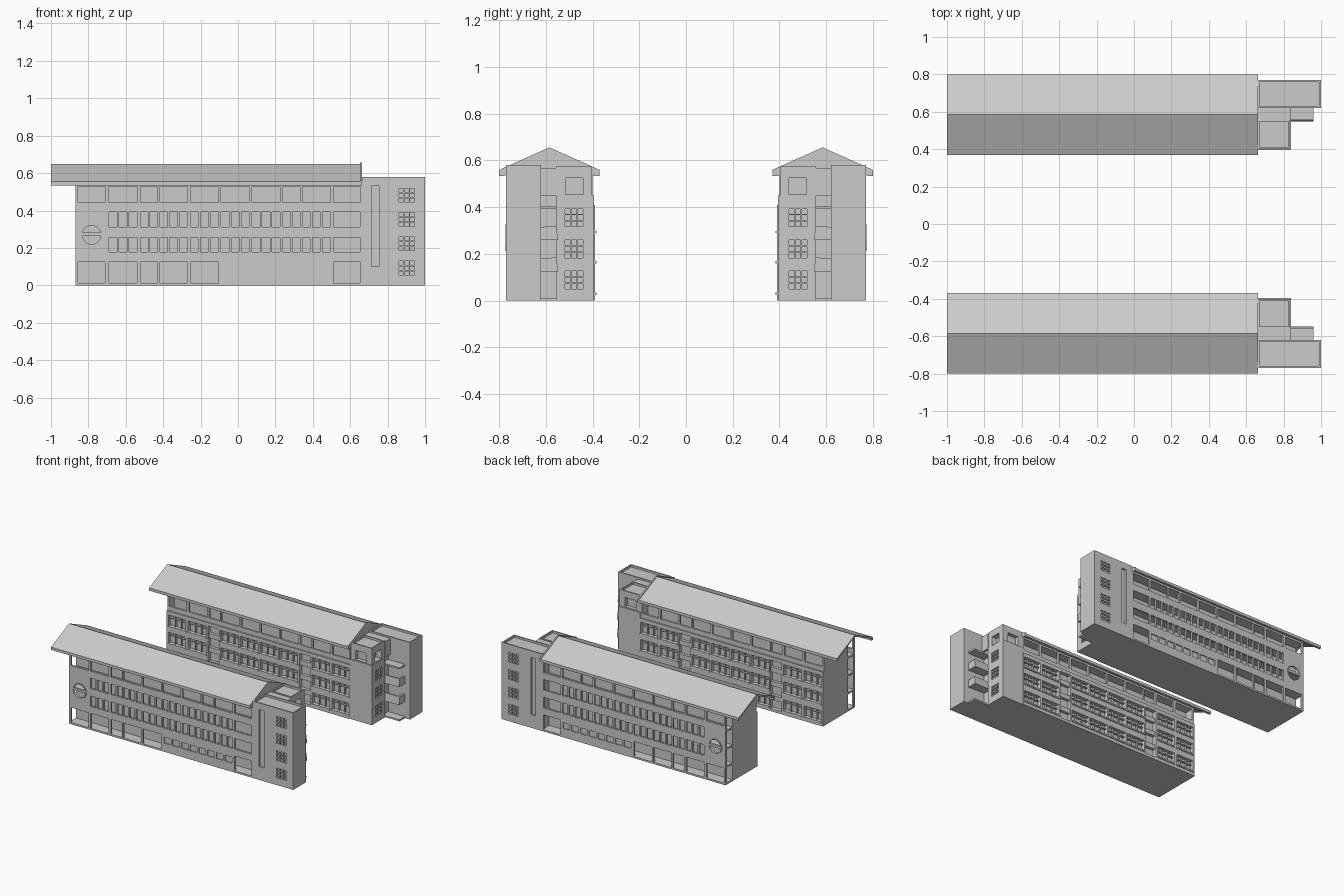
import bpy, bmesh, math
from mathutils import Matrix

if "Cube" in bpy.data.objects:
    bpy.data.objects.remove(bpy.data.objects["Cube"])

# Everything is built for the front block; each part is mirrored across y = 0.

def finish(name, bm, mirror=True):
    bmesh.ops.recalc_face_normals(bm, faces=bm.faces)
    me = bpy.data.meshes.new(name)
    bm.to_mesh(me)
    bm.free()
    ob = bpy.data.objects.new(name, me)
    bpy.context.collection.objects.link(ob)
    if mirror:
        m = ob.modifiers.new("mirror", 'MIRROR')
        m.use_axis = (False, True, False)
        m.use_mirror_merge = False
    return ob

def add_box(bm, b):
    x0, x1, y0, y1, z0, z1 = b
    mat = (Matrix.Translation(((x0+x1)/2, (y0+y1)/2, (z0+z1)/2))
           @ Matrix.Diagonal((x1-x0, y1-y0, z1-z0, 1)))
    bmesh.ops.create_cube(bm, size=1, matrix=mat)

def add_disc(bm, x, z, r, y0, y1):
    bmesh.ops.create_cone(bm, cap_ends=True, segments=32, radius1=r, radius2=r, depth=y1-y0,
        matrix=Matrix.Translation((x, (y0+y1)/2, z)) @ Matrix.Rotation(math.pi/2, 4, 'X'))

def part(name, boxes, cuts=(), disc=None, disc_cut=None):
    """Boxes (and a disc) with box or disc shaped openings cut out."""
    bm = bmesh.new()
    for b in boxes:
        add_box(bm, b)
    if disc:
        add_disc(bm, *disc)
    ob = finish(name, bm, False)
    if cuts or disc_cut:
        cb = bmesh.new()
        for c in cuts:
            add_box(cb, c)
        if disc_cut:
            add_disc(cb, *disc_cut)
        cutter = finish("cutter", cb, False)
        cutter.hide_render = True
        mod = ob.modifiers.new("cut", 'BOOLEAN')
        mod.operation, mod.solver, mod.object = 'DIFFERENCE', 'EXACT', cutter
        bpy.context.view_layer.objects.active = ob
        bpy.ops.object.modifier_apply(modifier=mod.name)
        bpy.data.objects.remove(cutter)
    m = ob.modifiers.new("mirror", 'MIRROR')
    m.use_axis = (False, True, False)
    m.use_mirror_merge = False
    return ob

def prism(name, pts, x0, x1):
    """Extrude a (y, z) outline along x."""
    bm = bmesh.new()
    f = bm.faces.new([bm.verts.new((x0, y, z)) for y, z in pts])
    r = bmesh.ops.extrude_face_region(bm, geom=[f])
    vs = [v for v in r['geom'] if isinstance(v, bmesh.types.BMVert)]
    bmesh.ops.translate(bm, verts=vs, vec=(x1-x0, 0, 0))
    return finish(name, bm)

XL, XR = -0.87, 0.66
BAYS = [(-.855, -.71), (-.69, -.54), (-.522, -.43), (-.42, -.27), (-.255, -.105),
        (-.09, .06), (.075, .225), (.24, .332), (.345, .492), (.51, .652)]
NARROW = (2, 7)
FLOORS = (0.135, 0.27)

# solid rooms, floors of the outer gallery and ceiling
part("core_rooms", [(XL, XR, -.69, -.42, 0, .41), (XL, XR, -.69, -.47, .41, .54)])
part("gallery_floors", [(XL, XR, -.756, -.69, z, z+.013) for z in (0, .128, .263, .397)])
part("ceiling", [(XL, XR, -.77, -.40, .53, .545)])

# outer screen wall with narrow windows and open bays
holes = []
Y0, Y1 = -.80, -.74
for i, (a, b) in enumerate(BAYS):
    holes.append((a, b, Y0, Y1, .443, .528))
    if i < 5 or i == 9:
        holes.append((a, b, Y0, Y1, .013, .125))
    if i == 9:
        holes += [(a, b, Y0, Y1, z+.042, z+.122) for z in FLOORS]
    elif i > 0:
        n = 2 if i in NARROW else 3
        p = (b-a+.012)/n
        for k in range(n):
            holes += [(a+k*p, a+(k+1)*p-.012, Y0, Y1, z+.042, z+.122) for z in FLOORS]
# shallow ground-floor panes
holes += [(-.08+k*.073, -.022+k*.073, Y0, -.762, .065, .11) for k in range(8)]
part("outer_wall", [(XL, XR, -.77, -.755, 0, .535)], holes, disc_cut=(-.783, .27, .052, Y0, Y1))

# round window: raised rim and crossbar
part("round_window_rim", [], disc=(-.783, .27, .057, -.774, -.757),
     disc_cut=(-.783, .27, .050, Y0, Y1))
part("round_window_bar", [(-.837, -.729, -.772, -.757, .264, .282)])

# courtyard wall: deep window bays, tall narrow stair bays
holes, sills, bars = [], [], []
for i, (a, b) in enumerate(BAYS):
    if i in NARROW:
        holes.append((a, b, -.4195, -.35, .02, .385))
        sills += [(a, b, -.421, -.397, z, z+.035) for z in (.085, .19, .295)]
        continue
    for z in (.0, .135, .265):
        holes.append((a, b, -.4195, -.35, z+.03, z+.115))
        sills.append((a-.004, b+.004, -.40, -.384, z+.024, z+.034))
        bars.append((a, b, -.42, -.405, z+.085, z+.091))
        bars += [(a+(b-a)*t-.003, a+(b-a)*t+.003, -.42, -.405, z+.03, z+.115) for t in (.33, .67)]
part("courtyard_wall", [(XL, XR, -.421, -.39, 0, .41)], holes)
part("courtyard_sills", sills)
part("courtyard_window_bars", bars)
part("courtyard_top_wall", [(XL, XR, -.415, -.40, .405, .535)],
     [(a, b, -.45, -.35, .443, .528) for a, b in BAYS])
part("top_end_walls", [(XL, XL+.012, -.48, -.402, .405, .535), (XR-.012, XR, -.48, -.402, .405, .535)])

# gable roof with overhang, gutters, gables and end board
prism("roof", [(-.80, .542), (-.80, .554), (-.585, .65), (-.37, .554), (-.37, .542),
               (-.585, .637)], -1.0, XR)
part("gutters", [(-1.0, XR, -.80, -.782, .533, .549), (-1.0, XR, -.388, -.37, .533, .549)])
for nm, x0 in (("left_gable", XL), ("right_gable", XR-.015)):
    prism(nm, [(-.77, .54), (-.77, .556), (-.585, .639), (-.40, .556), (-.40, .54)], x0, x0+.012)
prism("roof_end_board", [(-.80, .533), (-.80, .56), (-.585, .656), (-.37, .56), (-.37, .533),
                         (-.39, .533), (-.585, .625), (-.78, .533)], XR-.008, XR+.002)

# tall outer tower: tall slot and four grids of small panes
cuts = [(.67, .99, -.76, -.63, .565, .60), (.715, .755, -.80, -.758, .10, .53)]
for z in (.055, .185, .315, .445):
    cuts += [(.86+c*.03, .883+c*.03, -.80, -.760, z+r*.027, z+r*.027+.02)
             for c in range(3) for r in range(3)]
part("outer_tower", [(XR, 1.0, -.77, -.62, 0, .58)], cuts)

# lower courtyard tower with pane grids on its end
cuts = []
for z in (.05, .183, .317):
    cuts += [(.83, .90, -.518+c*.027, -.496+c*.027, z+r*.027, z+r*.027+.022)
             for c in range(3) for r in range(3)]
part("courtyard_tower", [(XR, .84, -.555, -.395, 0, .45)], cuts)
part("courtyard_tower_top_room", [(XR, .835, -.557, -.402, .448, .575)],
     [(.67, .825, -.547, -.412, .56, .60), (.79, .90, -.517, -.442, .455, .525),
      (.70, .79, -.43, -.35, .455, .525)])

# stair link between the towers with flared balconies
part("stair_link", [(XR, .82, -.622, -.55, 0, .45), (XR, .838, -.622, -.555, .45, .568)])
part("stair_landings", [(.81, .96, -.622, -.555, z, z+.012) for z in (0, .128, .262, .393)])
for k, z in enumerate(FLOORS):
    prism("balcony_front_%d" % (k+1), [(-.622, z-.01), (-.622, z+.045), (-.555, z+.05), (-.548, z-.01)],
          .945, .96)
    prism("balcony_side_%d" % (k+1), [(-.56, z-.01), (-.565, z+.05), (-.555, z+.05), (-.548, z-.01)],
          .84, .95)
